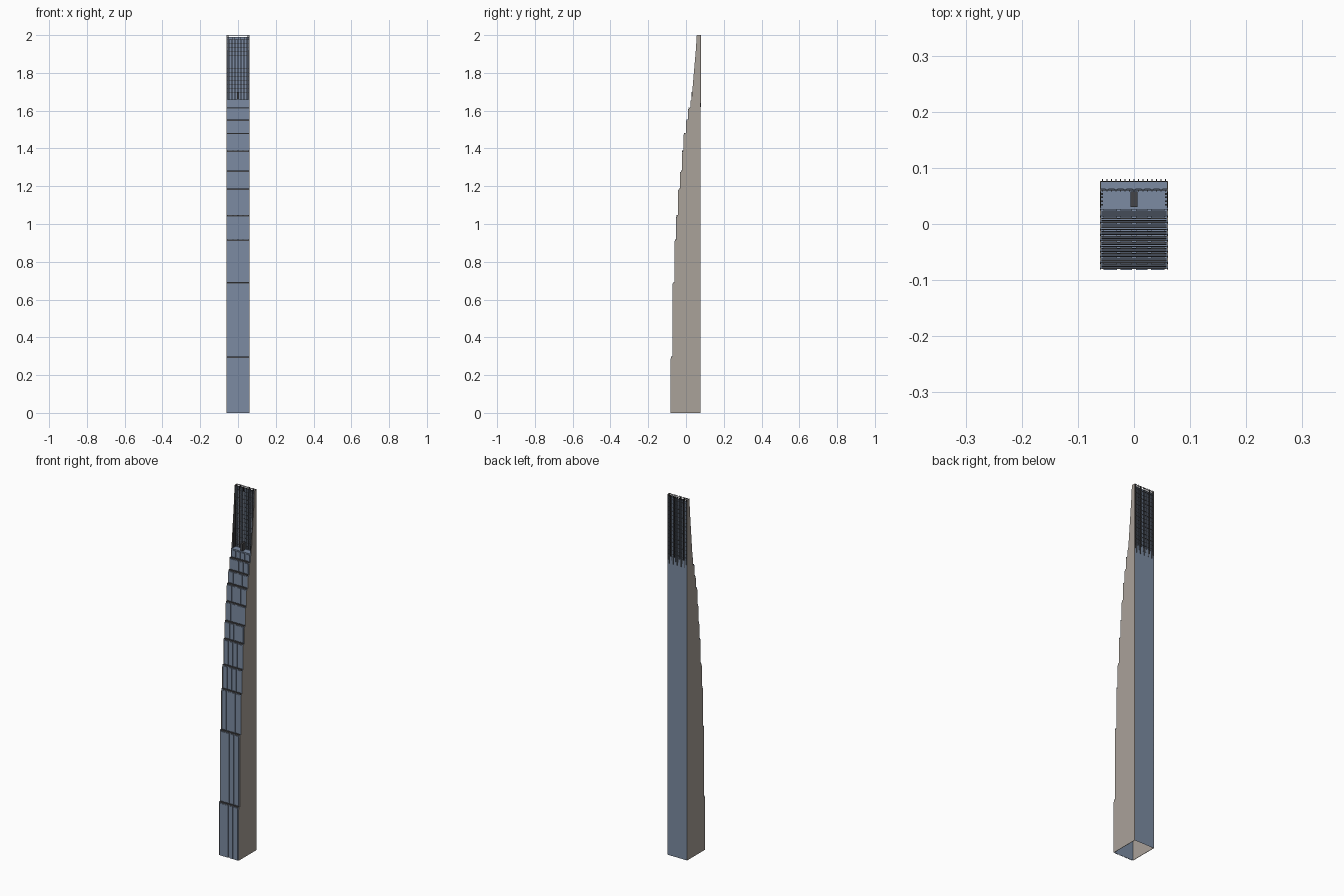
import bpy, bmesh

if "Cube" in bpy.data.objects:
    bpy.data.objects.remove(bpy.data.objects["Cube"])

def material(name, rgb):
    m = bpy.data.materials.new(name)
    m.diffuse_color = (*rgb, 1)
    m.use_nodes = True
    m.node_tree.nodes["Principled BSDF"].inputs["Base Color"].default_value = m.diffuse_color
    return m

glass = material("blue grey glass", (0.20, 0.26, 0.36))
stone = material("warm grey stone", (0.40, 0.36, 0.32))
bronze = material("dark bronze", (0.06, 0.06, 0.065))

def make(name, mat, build):
    bm = bmesh.new()
    build(bm)
    me = bpy.data.meshes.new(name)
    bm.to_mesh(me)
    bm.free()
    me.materials.append(mat)
    ob = bpy.data.objects.new(name, me)
    bpy.context.collection.objects.link(ob)
    return ob

def quad(bm, *pts):
    bm.faces.new([bm.verts.new(p) for p in pts])

def box(bm, x0, x1, y0, y1, z0, z1):
    r = bmesh.ops.create_cube(bm, size=1)
    for v in r["verts"]:
        v.co = ((x0 + x1) / 2 + v.co.x * (x1 - x0),
                (y0 + y1) / 2 + v.co.y * (y1 - y0),
                (z0 + z1) / 2 + v.co.z * (z1 - z0))

W, BACK = 0.061, 0.077
# setbacks: (front y, top z)
tiers = [(-0.081, 0.295), (-0.071, 0.69), (-0.060, 0.915), (-0.051, 1.045),
         (-0.042, 1.185), (-0.031, 1.28), (-0.021, 1.385), (-0.012, 1.48),
         (0.001, 1.55), (0.012, 1.615), (0.024, 1.66)]
crown = [(0.033, 1.70), (0.039, 1.77), (0.046, 1.85), (0.052, 1.92), (0.057, 2.0)]

# stone side walls following the stepped outline
def side_walls(bm):
    prof = [(BACK, 0)]
    z = 0
    for y, top in tiers:
        prof += [(y, z), (y, top - 0.012), (y + 0.005, top)]
        z = top
    prof += crown + [(BACK, 2.0)]
    for s in (-1, 1):
        f = bm.faces.new([bm.verts.new((s * W, y, z)) for y, z in prof])
        r = bmesh.ops.extrude_face_region(bm, geom=[f])
        for v in r["geom"]:
            if isinstance(v, bmesh.types.BMVert):
                v.co.x -= s * 0.002
    bmesh.ops.recalc_face_normals(bm, faces=bm.faces[:])
make("side_walls", stone, side_walls)

# glass back wall, base open underneath
make("back_wall", glass, lambda bm: quad(
    bm, (W, BACK, 0), (-W, BACK, 0), (-W, BACK, 1.66), (W, BACK, 1.66)))

# stepped front glass and its terraces
def front_glass(bm):
    z = 0
    for i, (y, top) in enumerate(tiers):
        g = y + 0.002
        quad(bm, (-W, g, z), (W, g, z), (W, g, top), (-W, g, top))
        nxt = tiers[i + 1][0] + 0.002 if i + 1 < len(tiers) else BACK
        quad(bm, (-W, g, top), (W, g, top), (W, nxt, top), (-W, nxt, top))
        z = top
make("front_glass", glass, front_glass)

# projecting glass bays on each tier
def bays(bm):
    z = 0
    for y, top in tiers:
        for x0, x1 in ((-0.054, -0.030), (-0.024, -0.004), (0.004, 0.024), (0.030, 0.054)):
            box(bm, x0, x1, y - 0.001, y + 0.002, z, top - 0.006)
        z = top
make("front_bays", glass, bays)

# dark rails and louvred terrace strips at every setback
def terraces(bm):
    for i, (y, top) in enumerate(tiers[:-1]):
        nxt = tiers[i + 1][0]
        for k in range(3):
            yy = y + 0.001 + k * (nxt - y - 0.001) / 3
            box(bm, -W + 0.003, W - 0.003, yy, yy + 0.0022, top - 0.004, top + 0.003)
make("terrace_rails", bronze, terraces)

# crown: glass screen at the back, stepped at its foot
def crown_glass(bm):
    quad(bm, (W, BACK - 0.004, 1.66), (-W, BACK - 0.004, 1.66),
         (-W, BACK - 0.004, 1.99), (W, BACK - 0.004, 1.99))
    for k in range(8):
        x = -0.056 + k * 0.016
        box(bm, x - 0.005, x + 0.005, 0.060, 0.063, 1.66, 1.99 - 0.012 * (k % 2))
make("crown_screens", glass, crown_glass)

# crown mullions and rails, front and back
def lattice(bm):
    for k in range(15):
        x = -0.056 + k * 0.008
        for y in (0.058, BACK):
            low = 1.62 + 0.02 * (abs(k - 7) % 3) if y == BACK else 1.66
            box(bm, x - 0.001, x + 0.001, y, y + 0.003, low, 2.0)
    for k in range(16):
        z = 1.675 + k * 0.0215
        for y in (0.0595, BACK - 0.002):
            box(bm, -W + 0.002, W - 0.002, y, y + 0.002, z - 0.001, z + 0.001)
make("crown_lattice", bronze, lattice)

# central mast on the roof, with stepped fins
def fins(bm):
    box(bm, -0.006, 0.006, 0.030, 0.058, 1.66, 1.70)
    for y, top in crown[:-1]:
        for s in (-1, 1):
            box(bm, s * 0.057 - 0.002, s * 0.057 + 0.002, y, y + 0.003, 1.66, top)
make("crown_fins", bronze, fins)
